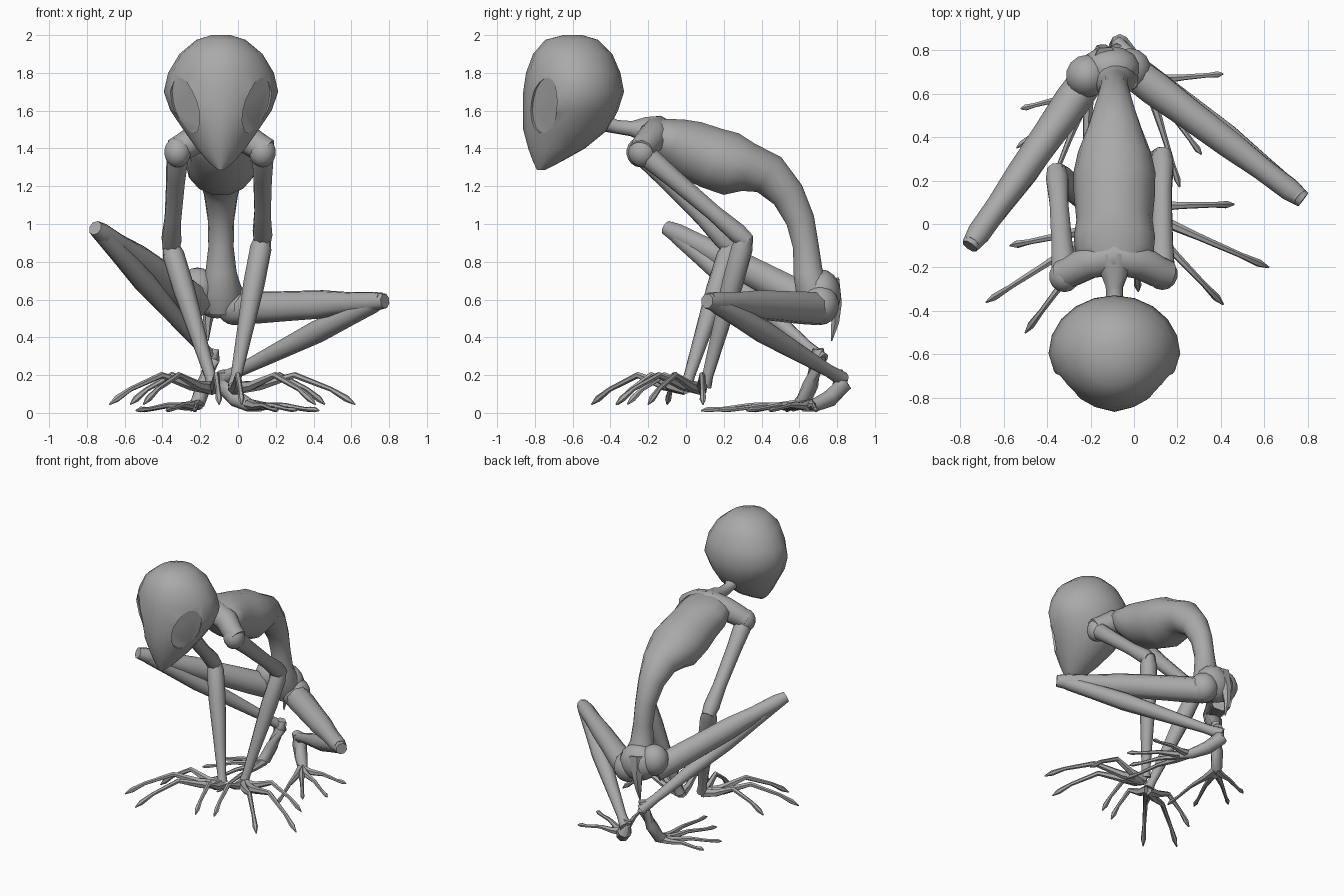
import bpy, bmesh, math
from mathutils import Vector, Matrix

old = bpy.data.objects.get("Cube")
if old:
    bpy.data.objects.remove(old)

CX = -0.09  # body centre line

skin = bpy.data.materials.new("grey skin")
skin.use_nodes = True
skin.diffuse_color = (0.4, 0.4, 0.4, 1)
skin.node_tree.nodes["Principled BSDF"].inputs["Base Color"].default_value = (0.4, 0.4, 0.4, 1)


def finish(name, bm, angle=50):
    bmesh.ops.recalc_face_normals(bm, faces=bm.faces)
    mesh = bpy.data.meshes.new(name)
    bm.to_mesh(mesh)
    bm.free()
    mesh.materials.append(skin)
    obj = bpy.data.objects.new(name, mesh)
    bpy.context.collection.objects.link(obj)
    smooth(obj, angle)
    return obj


def smooth(obj, angle):
    bpy.ops.object.select_all(action='DESELECT')
    obj.select_set(True)
    bpy.context.view_layer.objects.active = obj
    bpy.ops.object.shade_smooth_by_angle(angle=math.radians(angle))


def skin_rings(name, rings, angle=50):
    """Bridge equal rings of points and cap both ends."""
    bm = bmesh.new()
    loops = [[bm.verts.new(p) for p in ring] for ring in rings]
    n = len(loops[0])
    for a, b in zip(loops, loops[1:]):
        for i in range(n):
            bm.faces.new((a[i], a[(i + 1) % n], b[(i + 1) % n], b[i]))
    bm.faces.new(loops[0])
    bm.faces.new(loops[-1])
    return finish(name, bm, angle)


def tube(name, rows, sides=8, hint=(0.3, 0.2, 1)):
    """Loft through (x, y, z, radius along hint, [other radius])."""
    pts = [Vector(r[:3]) for r in rows]
    rings = []
    for i, (p, row) in enumerate(zip(pts, rows)):
        t = (pts[min(i + 1, len(pts) - 1)] - pts[max(i - 1, 0)]).normalized()
        u = Vector(hint)
        u = (u - t * u.dot(t)).normalized()
        v = t.cross(u)
        angles = [math.tau * k / sides for k in range(sides)]
        rings.append([p + u * row[3] * math.cos(a) + v * row[-1] * math.sin(a) for a in angles])
    return skin_rings(name, rings)


def limb(name, start, end, profile, sides=8):
    """Straight tapered limb; profile holds (fraction, radius, [other radius])."""
    a, b = Vector(start), Vector(end)
    return tube(name, [(*a.lerp(b, f), *r) for f, *r in profile], sides)


def ball(name, centre, radii):
    bm = bmesh.new()
    bmesh.ops.create_uvsphere(bm, u_segments=14, v_segments=9, radius=1,
                              matrix=Matrix.Translation(centre) @ Matrix.Diagonal((*radii, 1)))
    return finish(name, bm)


# Head: stacked rings, with a flatter, more pointed face side
head_rows = [(2.0, -.6, .05, .05), (1.975, -.605, .13, .14), (1.9, -.6, .22, .21),
             (1.8, -.597, .28, .25), (1.7, -.595, .303, .267), (1.6, -.612, .268, .252),
             (1.5, -.637, .2, .225), (1.4, -.685, .13, .15), (1.33, -.735, .068, .075),
             (1.285, -.768, .015, .02)]
rings = []
for z, cy, rx, ry in head_rows:
    ring = []
    for k in range(20):
        a = math.tau * k / 20
        c, s = math.cos(a), math.sin(a)
        p = 1.68 if s < 0 and z < 1.85 else 2
        f = (abs(c) ** p + abs(s) ** p) ** (-1 / p)
        ring.append((CX + rx * c * f, cy + ry * s * f, z))
    rings.append(ring)
head = skin_rings("head", rings, 40)

# Eyes: flat slanted ovals sunk into the face
for side in (-1, 1):
    up = Vector((.1 * side, .05, .27)).normalized()
    out = Vector((.68 * side, -.68, -.13))
    out = (out - up * out.dot(up)).normalized()
    across = up.cross(out)
    place = Matrix((across, up, out)).transposed().to_4x4()
    place.translation = Vector((CX + .17 * side, -.733, 1.63)) + out * .115
    bm = bmesh.new()
    bmesh.ops.create_cone(bm, cap_ends=True, segments=16, radius1=1, radius2=1, depth=1,
                          matrix=place @ Matrix.Diagonal((.092, .155, .2, 1)))
    cutter = finish("eye_cutter", bm)
    cutter.hide_render = True
    cut = head.modifiers.new("eye socket", 'BOOLEAN')
    cut.operation = 'DIFFERENCE'
    cut.solver = 'EXACT'
    cut.object = cutter
    bpy.context.view_layer.objects.active = head
    bpy.ops.object.modifier_apply(modifier=cut.name)
    bpy.data.objects.remove(cutter)
smooth(head, 35)

# Neck, shoulders and curved torso
tube("neck", [(CX, -.45, 1.54, .05), (CX, -.37, 1.515, .038), (CX, -.29, 1.505, .042),
              (CX, -.22, 1.5, .07), (CX, -.15, 1.49, .085)])
half = [(.25, -.235, 1.385, .065), (.2, -.22, 1.41, .072), (.12, -.175, 1.46, .08)]
bar = [(CX - x, y, z, r) for x, y, z, r in half] + [(CX, -.15, 1.49, .085)]
bar += [(CX + x, y, z, r) for x, y, z, r in reversed(half)]
tube("shoulders", bar, 10)
spine = [(-.2, 1.5, .09, .06), (-.13, 1.465, .18, .105), (-.06, 1.43, .187, .138),
         (.02, 1.395, .175, .16), (.14, 1.348, .187, .168), (.24, 1.317, .188, .172),
         (.33, 1.3, .168, .133), (.44, 1.262, .125, .115), (.54, 1.155, .09, .092),
         (.605, 1.02, .07, .078), (.635, .88, .067, .07), (.645, .75, .082, .08),
         (.68, .64, .115, .1), (.7, .53, .075, .07)]
tube("torso", [(CX, y, z, rx, rt) for y, z, rx, rt in spine], 14, (1, 0, 0))

# Hips and tail
ball("right_hip", (-.215, .68, .66), (.1, .1, .11))
ball("left_hip", (-.02, .71, .57), (.1, .1, .105))
ball("pelvis", (-.11, .715, .63), (.14, .105, .13))
tube("tail", [(-.13, .76, .7, .06), (-.15, .79, .58, .04), (-.16, .79, .48, .024),
              (-.16, .77, .38, .004)], 6, (1, 0, 0))

# Arms
upper = [(0, .05), (.08, .06), (.3, .052), (.7, .046), (.93, .055), (1.03, .045)]
fore = [(-.03, .04), (.06, .058), (.3, .058), (.7, .04), (.93, .03), (1, .036)]
arms = {"left": ((.13, -.23, 1.38), (.13, .31, .92), (-.02, .1, .14)),
        "right": ((-.32, -.24, 1.38), (-.355, .235, .88), (-.13, 0, .14))}
for side, (shoulder, elbow, wrist) in arms.items():
    ball(side + "_shoulder", shoulder, (.072, .075, .08))
    limb(side + "_upper_arm", shoulder, elbow, upper)
    limb(side + "_forearm", elbow, wrist, fore)

# Legs: thighs are deeper than they are wide
thigh = [(0, .09, .08), (.15, .09, .085), (.35, .085, .075), (.6, .08, .068),
         (.8, .06, .056), (.97, .055, .055), (1.05, .04)]
shin = [(-.03, .04), (.04, .05), (.2, .054), (.4, .061), (.7, .045), (.92, .033), (1.03, .04)]
legs = {"left": ((-.02, .71, .55), (.74, .14, .59), (-.06, .81, .19)),
        "right": ((-.21, .67, .58), (-.73, -.065, .96), (-.15, .7, .3))}
for side, (hip, knee, ankle) in legs.items():
    limb(side + "_thigh", hip, knee, thigh)
    limb(side + "_shin", knee, ankle, shin)

# Feet
tube("left_foot", [(-.08, .8, .22, .03), (-.07, .825, .14, .05), (-.01, .76, .075, .045),
                   (.06, .68, .04, .035), (.12, .62, .025, .02)])
tube("right_foot", [(-.13, .7, .34, .03), (-.14, .7, .28, .045), (-.18, .66, .15, .042),
                    (-.21, .62, .06, .042), (-.25, .56, .025, .02)])


def digits(name, base, tips, heights, radii):
    """Jointed digits fanning out from one base point."""
    for i, (x, y) in enumerate(tips):
        rows = []
        for f, z, r in zip((0, .22, .5, .8, .93, 1), heights, radii):
            rows.append((base[0] + (x - base[0]) * f, base[1] + (y - base[1]) * f, z, r))
        tube(f"{name}_{i + 1}", rows, 6)


# Fingers and toes
finger_z = (.13, .145, .2, .125, .075, .045)
finger_r = (.036, .026, .017, .013, .018, .004)
digits("left_finger", (-.02, .08), [(.46, .09), (.62, -.2), (.41, -.37), (.02, -.31)],
       finger_z, finger_r)
digits("right_finger", (-.13, -.01), [(-.57, -.1), (-.68, -.36), (-.5, -.5), (-.1, -.36)],
       finger_z, finger_r)
toe_z = (.045, .035, .04, .02, .018, .012)
toe_r = (.03, .022, .014, .011, .015, .004)
digits("left_toe", (.06, .66), [(.41, .69), (.43, .44), (.31, .32), (.21, .17)], toe_z, toe_r)
digits("right_toe", (-.21, .61), [(-.52, .53), (-.54, .35), (-.38, .18), (-.23, .08)], toe_z, toe_r)
